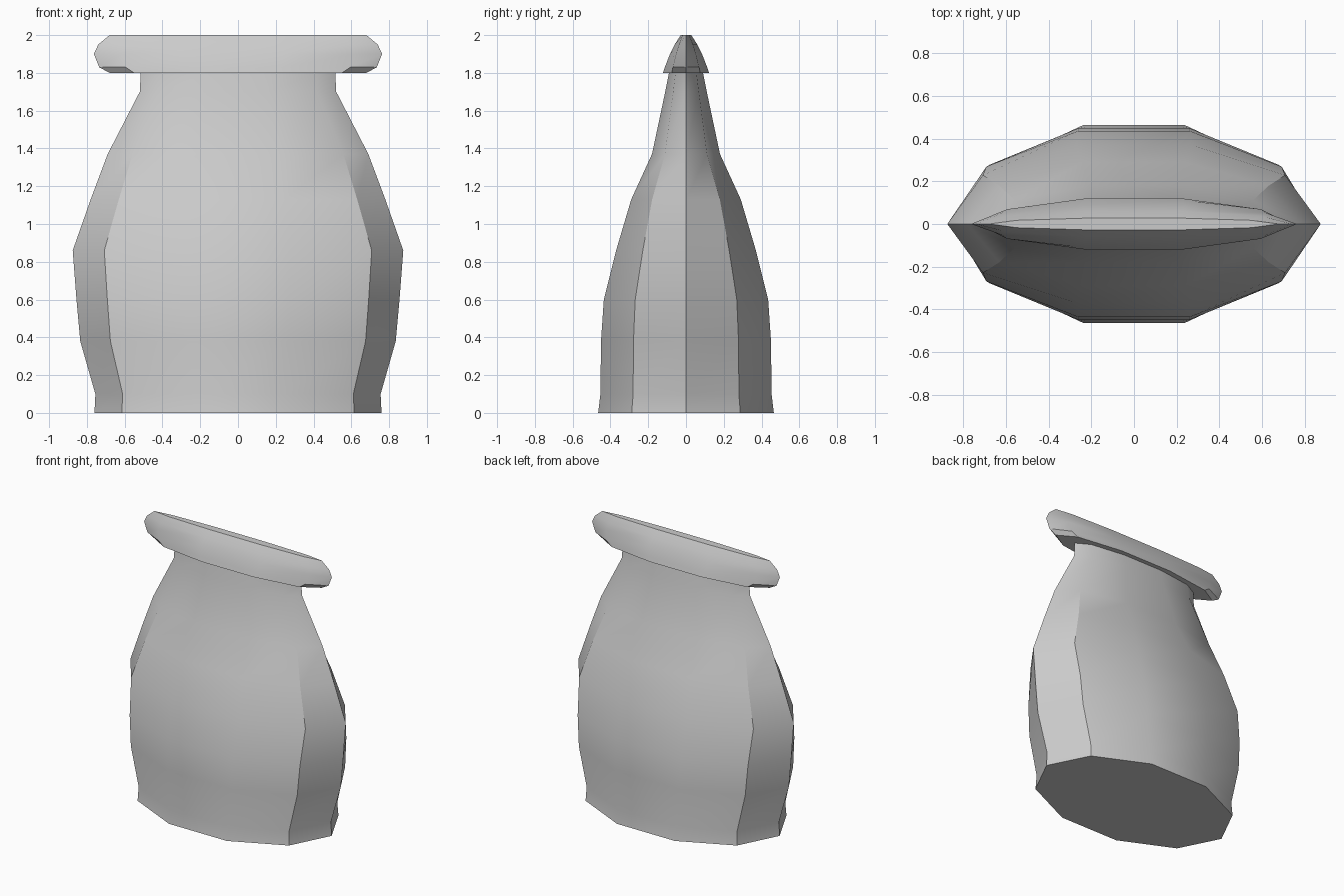
import bpy, bmesh, math

if "Cube" in bpy.data.objects:
    bpy.data.objects.remove(bpy.data.objects["Cube"])

SIDES = 10


def loft(name, rings):
    """Loft closed ten-sided rings given as (z, half width x, half depth y)."""
    bm = bmesh.new()
    loops = []
    for z, hx, hy in rings:
        ry = hy / math.sin(math.radians(72))
        loops.append([bm.verts.new((hx * math.cos(2 * math.pi * i / SIDES),
                                    ry * math.sin(2 * math.pi * i / SIDES), z))
                      for i in range(SIDES)])
    for a, b in zip(loops, loops[1:]):
        for i in range(SIDES):
            j = (i + 1) % SIDES
            bm.faces.new((a[i], a[j], b[j], b[i]))
    bm.faces.new(loops[0][::-1])
    bm.faces.new(loops[-1])
    bmesh.ops.recalc_face_normals(bm, faces=bm.faces)
    mesh = bpy.data.meshes.new(name)
    bm.to_mesh(mesh)
    bm.free()
    obj = bpy.data.objects.new(name, mesh)
    bpy.context.collection.objects.link(obj)
    bpy.ops.object.select_all(action='DESELECT')
    obj.select_set(True)
    bpy.context.view_layer.objects.active = obj
    bpy.ops.object.shade_smooth_by_angle(angle=math.radians(30))
    return obj


# Bulging sack that flattens toward the neck
loft("sack_body", [
    (0.00, 0.76, 0.465), (0.10, 0.755, 0.453), (0.38, 0.835, 0.45),
    (0.60, 0.855, 0.435), (0.86, 0.875, 0.37), (1.13, 0.78, 0.29),
    (1.37, 0.69, 0.18), (1.70, 0.52, 0.11), (1.80, 0.515, 0.09),
])

# Pinched, overhanging rim closing the sack
loft("sack_rim", [
    (1.80, 0.68, 0.122), (1.83, 0.735, 0.112), (1.90, 0.763, 0.085),
    (1.95, 0.74, 0.06), (2.00, 0.68, 0.028),
])
